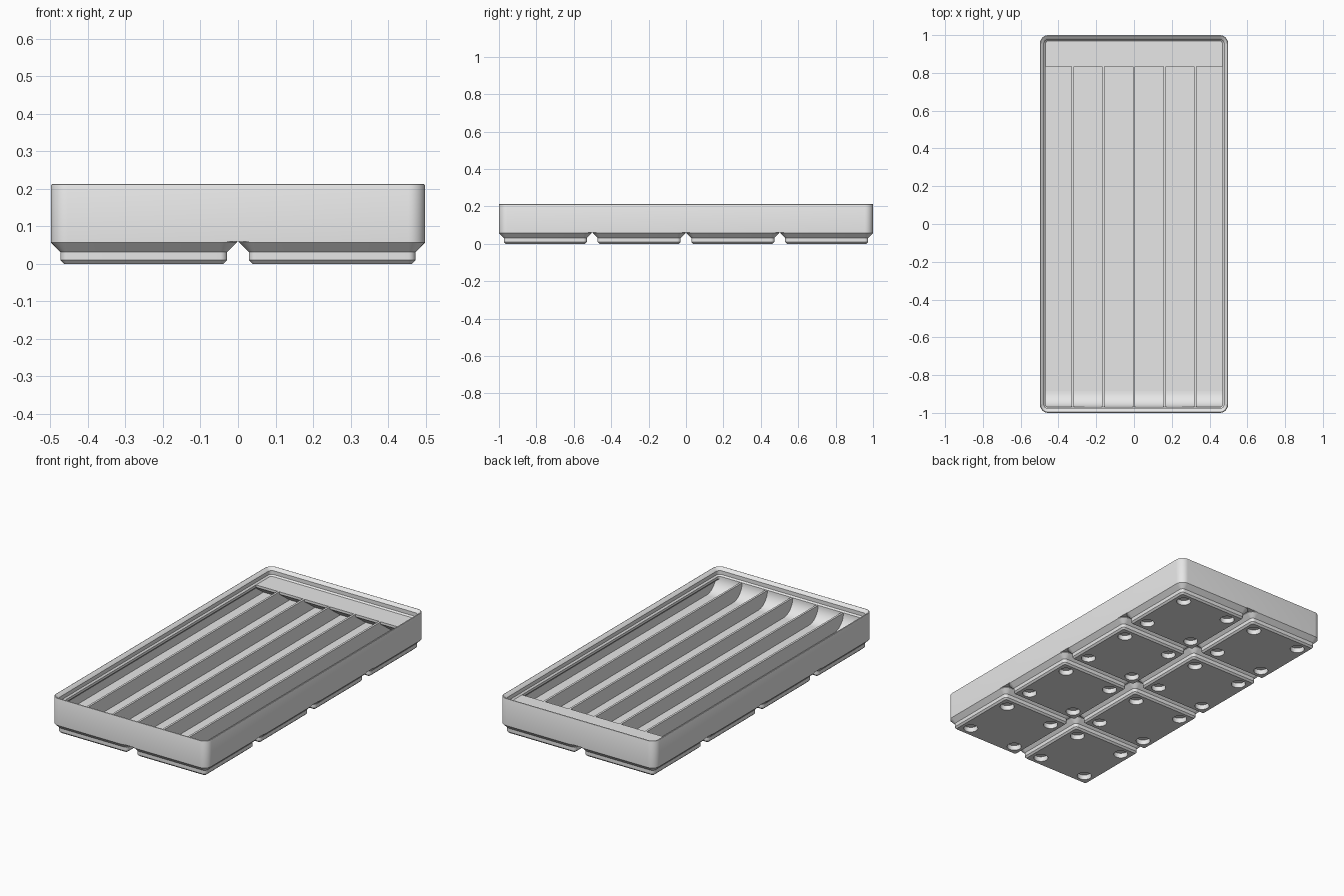
import bpy, bmesh, math
from mathutils import Matrix

cube = bpy.data.objects.get("Cube")
if cube:
    bpy.data.objects.remove(cube, do_unlink=True)

MM = 2 / 167.5                      # all part sizes below are in millimetres
HALF_X, HALF_Y = 41.75, 83.75       # outer half sizes of the tray
PITCH, RADIUS = 42.0, 3.75          # foot spacing, outer corner radius
BASE, FLOOR, RIM = 5.0, 7.0, 14.0   # heights: body underside, floor, ledge
WALL, LIP = 0.95, 2.6               # wall and lip thickness

grey = bpy.data.materials.new("light_grey")
grey.use_nodes = True
grey.diffuse_color = (0.8, 0.8, 0.8, 1)
grey.node_tree.nodes["Principled BSDF"].inputs["Base Color"].default_value = (0.8, 0.8, 0.8, 1)


def finish(name, bm):
    """Turn a bmesh into a scaled, shaded object."""
    bmesh.ops.recalc_face_normals(bm, faces=bm.faces)
    bmesh.ops.scale(bm, vec=(MM, MM, MM), verts=bm.verts)
    mesh = bpy.data.meshes.new(name)
    bm.to_mesh(mesh)
    bm.free()
    mesh.materials.append(grey)
    obj = bpy.data.objects.new(name, mesh)
    bpy.context.collection.objects.link(obj)
    return obj


def smooth(obj):
    bpy.ops.object.select_all(action="DESELECT")
    obj.select_set(True)
    bpy.context.view_layer.objects.active = obj
    bpy.ops.object.shade_smooth_by_angle(angle=math.radians(30))


def ring(bm, hx, hy, inset, z, steps=8):
    """Rounded rectangle of vertices, moved inwards by inset."""
    r = max(RADIUS - inset, 0.2)
    cx, cy = hx - inset - r, hy - inset - r
    verts = []
    for quarter, (sx, sy) in enumerate([(1, 1), (-1, 1), (-1, -1), (1, -1)]):
        for i in range(steps + 1):
            a = math.radians(90) * (quarter + i / steps)
            verts.append(bm.verts.new((sx * cx + r * math.cos(a),
                                       sy * cy + r * math.sin(a), z)))
    return verts


def loft(name, hx, hy, profile):
    """Sweep an (inset, z) profile around a rounded rectangle, capped at both ends."""
    bm = bmesh.new()
    rings = [ring(bm, hx, hy, inset, z) for inset, z in profile]
    for a, b in zip(rings, rings[1:]):
        n = len(a)
        for i in range(n):
            j = (i + 1) % n
            bm.faces.new((a[i], a[j], b[j], b[i]))
    bm.faces.new(rings[0])
    bm.faces.new(rings[-1])
    return finish(name, bm)


def extrude_x(name, points, x0, x1):
    """Extrude a (y, z) outline along x."""
    bm = bmesh.new()
    face = bm.faces.new([bm.verts.new((x0, y, z)) for y, z in points])
    out = bmesh.ops.extrude_face_region(bm, geom=[face])
    moved = [v for v in out["geom"] if isinstance(v, bmesh.types.BMVert)]
    bmesh.ops.translate(bm, verts=moved, vec=(x1 - x0, 0, 0))
    return finish(name, bm)


# Tray body: outer wall, rounded rim, stepped stacking lip, inner wall and floor
smooth(loft("tray_body", HALF_X, HALF_Y, [
    (0, BASE), (0, 17.43), (0.12, 17.72), (0.4, 17.83), (0.68, 17.72),
    (1.9, 16.5), (1.9, 14.7), (LIP, RIM), (LIP, 12.8),
    (WALL, 11.15), (WALL, FLOOR)]))

# One foot with four round pockets in its underside
foot = loft("foot", 20.75, 20.75, [
    (2.95, 0), (2.15, 0.8), (2.15, 2.6), (0, 4.75), (0, BASE)])
bm = bmesh.new()
for sx in (-1, 1):
    for sy in (-1, 1):
        bmesh.ops.create_cone(bm, cap_ends=True, segments=32, radius1=3.25,
                              radius2=3.25, depth=4.8,
                              matrix=Matrix.Translation((13 * sx, 13 * sy, 0)))
cutter = finish("pocket_cutter", bm)
cutter.hide_render = True
mod = foot.modifiers.new("pockets", "BOOLEAN")
mod.operation, mod.solver, mod.object = "DIFFERENCE", "EXACT", cutter
bpy.context.view_layer.objects.active = foot
bpy.ops.object.modifier_apply(modifier=mod.name)
bpy.data.objects.remove(cutter, do_unlink=True)
smooth(foot)

# Repeat the foot on a two by four grid
for col in range(2):
    for row in range(4):
        part = foot if col == row == 0 else foot.copy()
        if part is not foot:
            bpy.context.collection.objects.link(part)
        part.name = f"foot_{col + 1}_{row + 1}"
        part.location = ((col - 0.5) * PITCH * MM, (row - 1.5) * PITCH * MM, 0)

# Dividers making six long compartments
inner = HALF_X - WALL
for i in range(1, 6):
    x = -inner + i * 2 * inner / 6
    extrude_x(f"divider_{i}", [
        (-82, FLOOR - 0.2), (82, FLOOR - 0.2), (82, RIM - 0.02), (-82, RIM - 0.02)],
        x - 0.5, x + 0.5)

# Curved scoop along the front wall
front = -HALF_Y + LIP
depth = RIM - FLOOR
arc = [(front + depth * (1 - math.cos(a)), RIM - depth * math.sin(a))
       for a in (math.radians(90) * i / 12 for i in range(13))]
smooth(extrude_x("front_scoop", [(-82, RIM - 0.02), *arc, (front + depth, FLOOR - 0.2),
                                 (-82, FLOOR - 0.2)], -inner, inner))

# Label shelf along the back wall, with a sloping underside
edge = HALF_Y - WALL - 13.0
slope_run = (RIM - 1.2 - FLOOR) / math.tan(math.radians(36))
extrude_x("label_shelf", [
    (82, RIM), (edge, RIM), (edge, RIM - 1.2), (edge + slope_run, FLOOR), (82, FLOOR)],
    -inner, inner)
